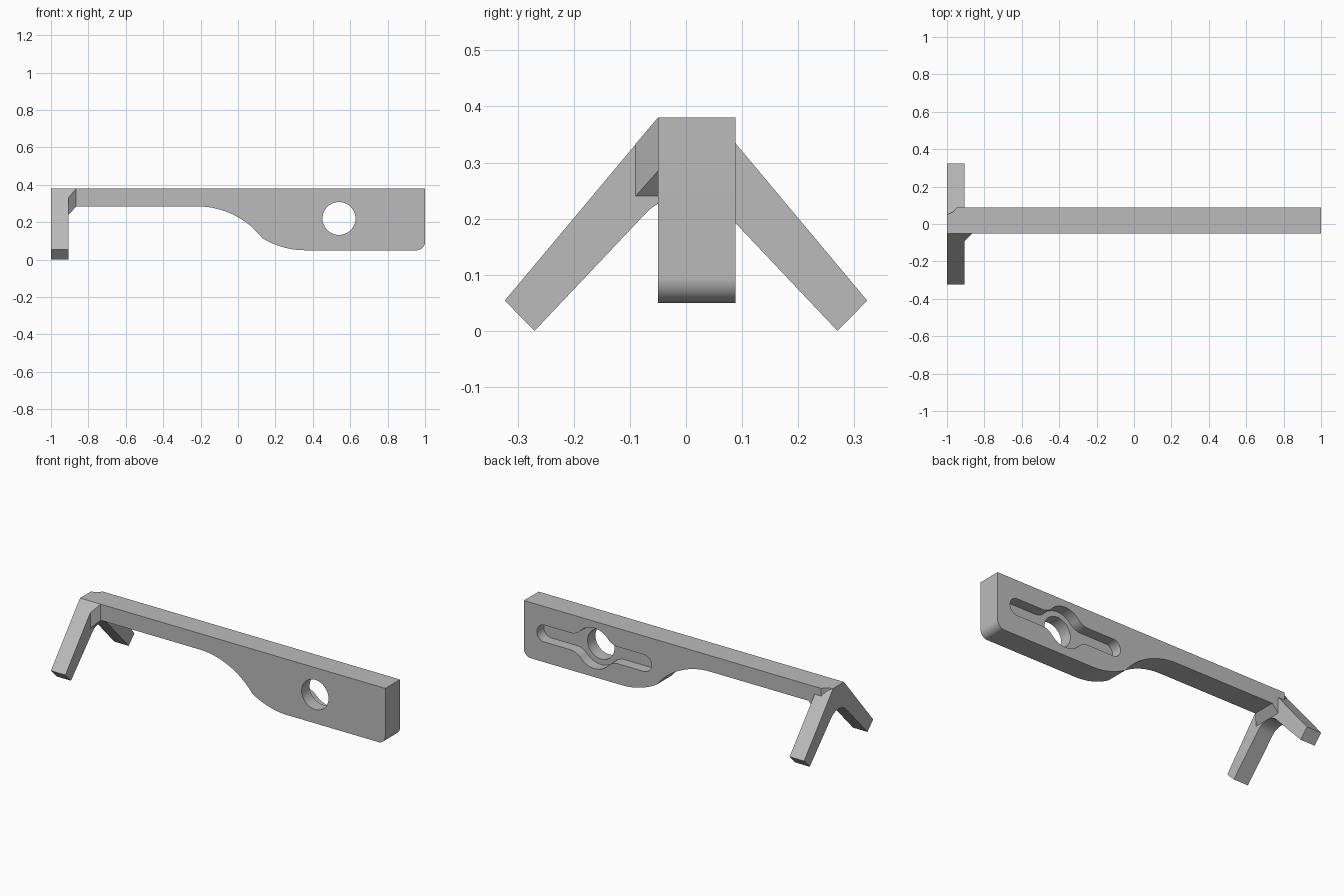
import bpy, bmesh
from math import sin, cos, atan2, radians, degrees, hypot, sqrt
from mathutils import Vector

cube = bpy.data.objects.get("Cube")
if cube:
    bpy.data.objects.remove(cube, do_unlink=True)

gray = bpy.data.materials.new("plain gray")
gray.use_nodes = True
gray.diffuse_color = (0.5, 0.5, 0.5, 1)
gray.node_tree.nodes["Principled BSDF"].inputs["Base Color"].default_value = (0.5, 0.5, 0.5, 1)


def finish(name, bm):
    bmesh.ops.recalc_face_normals(bm, faces=bm.faces)
    mesh = bpy.data.meshes.new(name)
    bm.to_mesh(mesh)
    bm.free()
    mesh.materials.append(gray)
    obj = bpy.data.objects.new(name, mesh)
    bpy.context.collection.objects.link(obj)
    return obj


def prism(name, outline, axis, lo, hi):
    """Extrude a 2D outline along the given axis from lo to hi."""
    def place(a, b, d):
        p = [a, b]
        p.insert(axis, d)
        return p
    bm = bmesh.new()
    face = bm.faces.new([bm.verts.new(place(a, b, lo)) for a, b in outline])
    grown = bmesh.ops.extrude_face_region(bm, geom=[face])["geom"]
    shift = Vector(place(0, 0, hi - lo))
    bmesh.ops.translate(bm, vec=shift, verts=[v for v in grown if isinstance(v, bmesh.types.BMVert)])
    return finish(name, bm)


def arc(cx, cy, r, start, end, n=12):
    angles = [radians(start + (end - start) * i / n) for i in range(n + 1)]
    return [(cx + r * cos(a), cy + r * sin(a)) for a in angles]


def combine(target, other, operation):
    mod = target.modifiers.new("combine", 'BOOLEAN')
    mod.operation, mod.solver, mod.object = operation, 'EXACT', other
    bpy.context.view_layer.objects.active = target
    bpy.ops.object.modifier_apply(modifier=mod.name)
    bpy.data.objects.remove(other, do_unlink=True)


TOP, FRONT, BACK = 0.38, -0.05, 0.088
LEG_X, ARCH = -0.905, 0.24

# Long bar with a curved belly, seen from the side
upper = arc(-0.22, -0.16, 0.445, 90, 38.2, 20)
lower = arc(0.36, 0.489, 0.439, 238.4, 270, 14)
corner = arc(0.955, 0.095, 0.045, 270, 360)
side = [(-1, TOP), (-1, ARCH), (LEG_X, ARCH), (-0.865, 0.285)]
bar = prism("support_bar", side + upper + lower + corner + [(1, TOP)], 1, FRONT, BACK)

# Relieved rear corner above the back leg
relief = [(-1, 0.05), (-0.967, 0.066), (-0.947, BACK), (-0.947, 0.2), (-1.1, 0.2), (-1.1, 0.05)]
combine(bar, prism("corner_cutter", relief, 2, -0.1, 0.5), 'DIFFERENCE')

# Through hole and the recessed slot with a round bulge
HX, HZ = 0.54, 0.22
combine(bar, prism("hole_cutter", arc(HX, HZ, 0.088, 0, 354.375, 63), 1, -0.2, 0.2), 'DIFFERENCE')
half, bulge, blend = 0.05, 0.12, 0.09
bz = half + blend
bx = sqrt((bulge + blend) ** 2 - bz ** 2)
turn = degrees(atan2(bz, bx))
quarter = arc(0.325, 0, half, 0, 90) + arc(bx, bz, blend, -90, turn - 180) + arc(0, 0, bulge, turn, 90)
top_half = quarter + [(-x, z) for x, z in reversed(quarter)]
loop = top_half + [(x, -z) for x, z in reversed(top_half)]
slot = []
for x, z in loop:
    if not slot or hypot(x - slot[-1][0], z - slot[-1][1]) > 1e-4:
        slot.append((x, z))
if hypot(slot[0][0] - slot[-1][0], slot[0][1] - slot[-1][1]) < 1e-4:
    slot.pop()
slot = [(HX + x, HZ + z) for x, z in slot]
combine(bar, prism("slot_cutter", slot, 1, 0.024, 0.2), 'DIFFERENCE')

# Pair of splayed legs joined by an arch
arch = arc(0, ARCH - 0.1, 0.1, 46, 134, 16)
legs_outline = [(-0.05, TOP), (0.05, TOP), (0.323, 0.054), (0.27, 0)] + arch + [(-0.27, 0), (-0.323, 0.054)]
combine(bar, prism("splayed_legs", legs_outline, 0, -1, LEG_X), 'UNION')

# Angled gusset between front leg and bar
bm = bmesh.new()
for p in [(LEG_X, FRONT, TOP), (LEG_X, FRONT, ARCH), (LEG_X, -0.09, 0.333), (LEG_X, -0.09, ARCH),
          (-0.865, FRONT, TOP), (-0.865, FRONT, 0.285)]:
    bm.verts.new(p)
bmesh.ops.convex_hull(bm, input=bm.verts)
combine(bar, finish("gusset", bm), 'UNION')

# Smooth the curved walls, keep the edges crisp
bpy.ops.object.select_all(action='DESELECT')
bar.select_set(True)
bpy.context.view_layer.objects.active = bar
bpy.ops.object.shade_smooth_by_angle(angle=radians(20))
